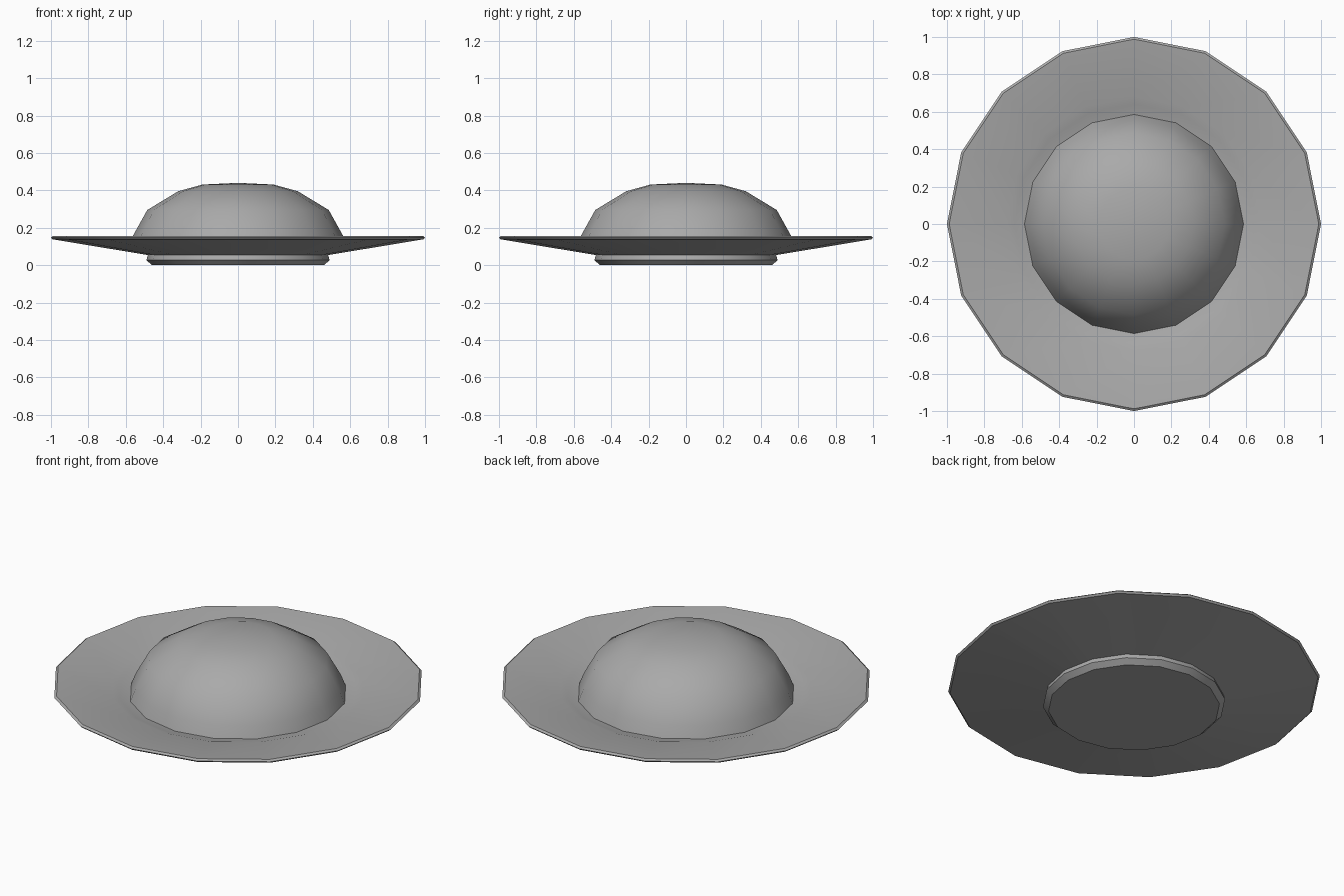
import bpy, bmesh
from math import radians, cos, sin, tau

if "Cube" in bpy.data.objects:
    bpy.data.objects.remove(bpy.data.objects["Cube"], do_unlink=True)

SIDES = 16

grey = bpy.data.materials.new("plain_grey")
grey.use_nodes = True
colour = (0.4, 0.4, 0.4, 1)
grey.diffuse_color = colour
grey.node_tree.nodes["Principled BSDF"].inputs["Base Color"].default_value = colour


def lathe(name, profile):
    """Turn a (radius, height) profile, listed from bottom to top, around z."""
    bm = bmesh.new()
    rings = []
    for r, z in profile:
        count = SIDES if r > 0 else 1
        rings.append([bm.verts.new((r * cos(tau * i / SIDES), r * sin(tau * i / SIDES), z))
                      for i in range(count)])
    for low, high in zip(rings, rings[1:]):
        for i in range(SIDES):
            j = (i + 1) % SIDES
            corners = [low[i % len(low)], low[j % len(low)],
                       high[j % len(high)], high[i % len(high)]]
            bm.faces.new(list(dict.fromkeys(corners)))
    mesh = bpy.data.meshes.new(name)
    bm.to_mesh(mesh)
    bm.free()
    mesh.materials.append(grey)
    obj = bpy.data.objects.new(name, mesh)
    bpy.context.collection.objects.link(obj)
    bpy.ops.object.select_all(action='DESELECT')
    obj.select_set(True)
    bpy.context.view_layer.objects.active = obj
    bpy.ops.object.shade_smooth_by_angle(angle=radians(35))
    return obj


# Bevelled foot under the dish
lathe("base", [(0, 0), (0.46, 0), (0.49, 0.027), (0.48, 0.06)])

# Shallow dish: sloping underside, thin rim, top dipping in to the dome
lathe("dish", [(0.47, 0.052), (0.99, 0.138), (1.0, 0.148), (0.988, 0.157),
               (0.68, 0.118), (0.64, 0.105), (0.58, 0.092)])

# Low rounded dome
lathe("dome", [(0.587, 0.09), (0.56, 0.16), (0.485, 0.295),
               (0.32, 0.395), (0.19, 0.431), (0, 0.44)])
